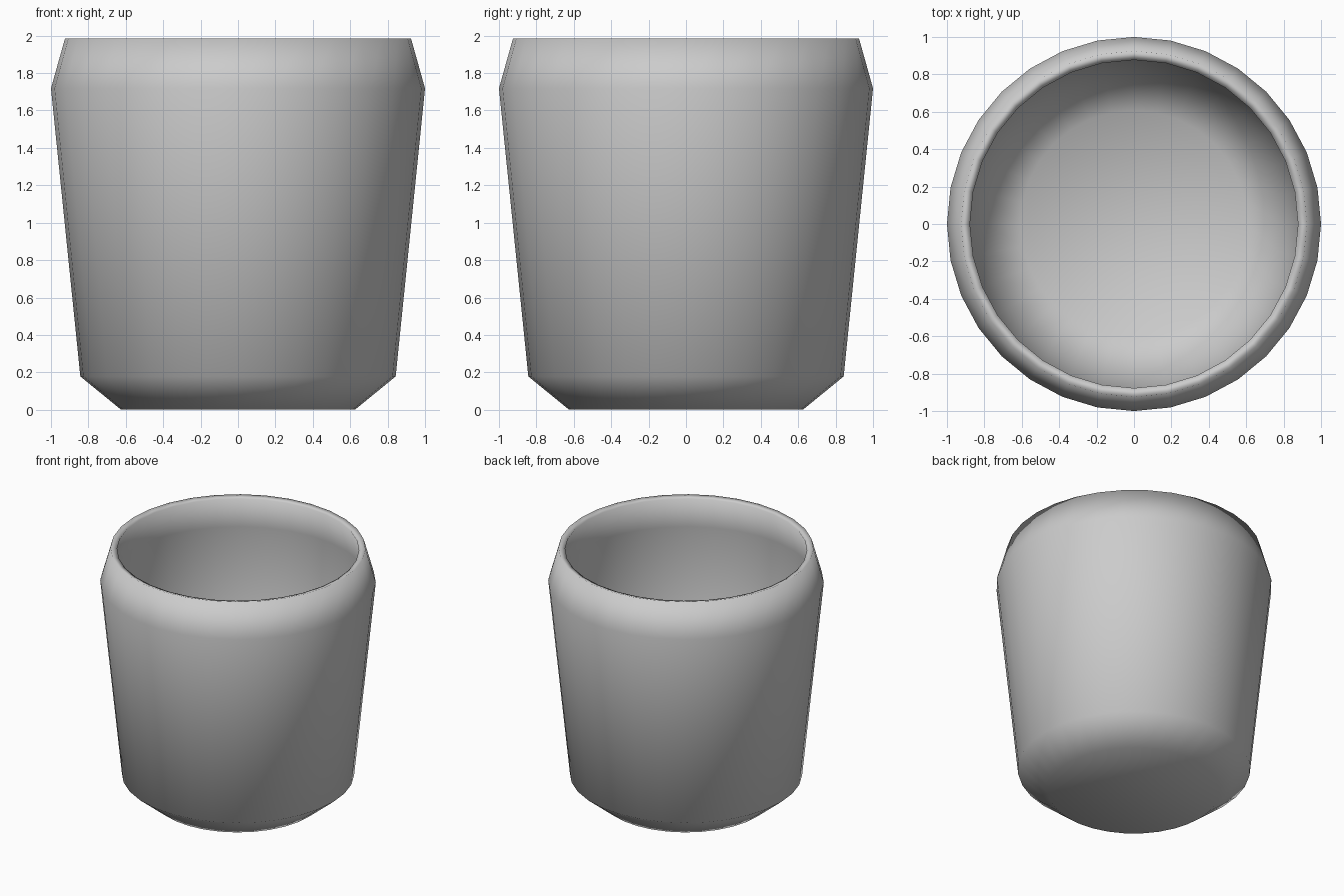
import bpy, bmesh, math

if "Cube" in bpy.data.objects:
    bpy.data.objects.remove(bpy.data.objects["Cube"])

SIDES = 32

# Closed wall section: outer base, outer side, lip, then back down inside
profile = [(0.625, 0.0), (0.843, 0.178), (1.0, 1.718), (0.925, 1.985),
           (0.877, 1.972), (0.949, 1.715), (0.797, 0.203), (0.607, 0.05)]

bm = bmesh.new()


def ring(r, z):
    return [bm.verts.new((r * math.cos(2 * math.pi * i / SIDES),
                          r * math.sin(2 * math.pi * i / SIDES), z))
            for i in range(SIDES)]


rings = [ring(r, z) for r, z in profile]

# Walls
for a, b in zip(rings, rings[1:]):
    for i in range(SIDES):
        j = (i + 1) % SIDES
        bm.faces.new((a[i], a[j], b[j], b[i]))

# Underside and inner floor
bm.faces.new(rings[0][::-1])
bm.faces.new(rings[-1])
bmesh.ops.recalc_face_normals(bm, faces=bm.faces)
for f in bm.faces:
    f.smooth = True

mesh = bpy.data.meshes.new("cup")
bm.to_mesh(mesh)
bm.free()
cup = bpy.data.objects.new("cup", mesh)
bpy.context.collection.objects.link(cup)
